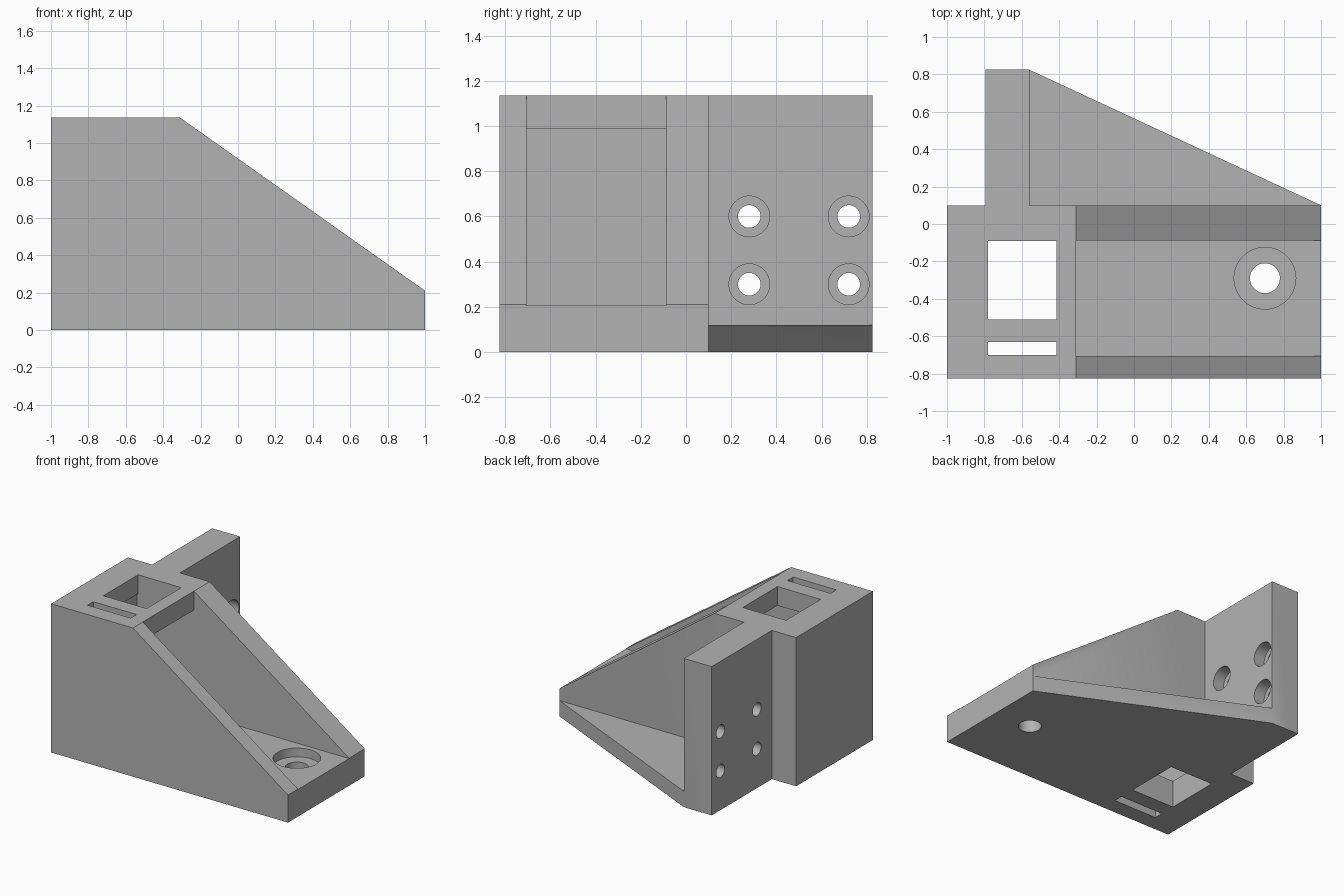
import bpy, bmesh, math
from mathutils import Vector, Matrix

if "Cube" in bpy.data.objects:
    bpy.data.objects.remove(bpy.data.objects["Cube"])

grey = bpy.data.materials.new("plain_grey")
grey.use_nodes = True
grey.diffuse_color = (0.45, 0.45, 0.45, 1)
grey.node_tree.nodes["Principled BSDF"].inputs["Base Color"].default_value = (0.45, 0.45, 0.45, 1)


def finish(bm, name):
    bmesh.ops.recalc_face_normals(bm, faces=bm.faces)
    mesh = bpy.data.meshes.new(name)
    bm.to_mesh(mesh)
    bm.free()
    mesh.materials.append(grey)
    obj = bpy.data.objects.new(name, mesh)
    bpy.context.collection.objects.link(obj)
    return obj


def prism(name, points, depth):
    """Extrude a flat outline along a vector."""
    bm = bmesh.new()
    face = bm.faces.new([bm.verts.new(p) for p in points])
    new = bmesh.ops.extrude_face_region(bm, geom=[face])["geom"]
    verts = [v for v in new if isinstance(v, bmesh.types.BMVert)]
    bmesh.ops.translate(bm, verts=verts, vec=Vector(depth))
    return finish(bm, name)


def side_prism(name, outline, y0, y1):
    return prism(name, [(x, y0, z) for x, z in outline], (0, y1 - y0, 0))


def plan_prism(name, outline, z0, z1):
    return prism(name, [(x, y, z0) for x, y in outline], (0, 0, z1 - z0))


def box_plan(x0, x1, y0, y1):
    return [(x0, y0), (x1, y0), (x1, y1), (x0, y1)]


def drill(name, start, axis, radius, length):
    """Cylinder starting at a point and running along an axis."""
    axis = Vector(axis)
    turn = axis.to_track_quat('Z', 'Y').to_matrix().to_4x4()
    bm = bmesh.new()
    bmesh.ops.create_cone(bm, cap_ends=True, segments=48, radius1=radius,
                          radius2=radius, depth=length,
                          matrix=Matrix.Translation(Vector(start) + axis * length / 2) @ turn)
    return finish(bm, name)


def combine(target, other, operation):
    mod = target.modifiers.new(operation, 'BOOLEAN')
    mod.operation = operation
    mod.solver = 'EXACT'
    mod.object = other
    bpy.context.view_layer.objects.active = target
    bpy.ops.object.modifier_apply(modifier=mod.name)
    bpy.data.objects.remove(other)


TOP = 1.135
FLOOR = 0.207

# Sloping main body
bracket = side_prism("bracket_body", [(-1, 0), (1, 0), (1, 0.21), (-0.31, TOP), (-1, TOP)],
                     -0.825, 0.1)

# Rear mounting plate joined to a flat triangular gusset
plate = plan_prism("mounting_plate", box_plan(-0.795, -0.56, 0.05, 0.825), 0, TOP)
gusset = plan_prism("gusset", [(-0.7, 0.05), (0.9, 0.05), (1, 0.1), (-0.56, 0.825), (-0.7, 0.825)],
                    0, 0.12)
combine(bracket, plate, 'UNION')
combine(bracket, gusset, 'UNION')

# Channel that opens on the slope and runs back under the roof
combine(bracket, side_prism("channel_cutter",
                            [(-0.79, FLOOR), (1.1, FLOOR), (1.1, 1.3), (-0.31, 1.3),
                             (-0.31, 0.99), (-0.79, 0.99)], -0.705, -0.088), 'DIFFERENCE')

# Square opening and narrow slot through roof and floor
for y0, y1 in ((-0.51, -0.092), (-0.70, -0.63)):
    combine(bracket, plan_prism("opening_cutter", box_plan(-0.78, -0.415, y0, y1), -0.1, 1.3),
            'DIFFERENCE')

# Counterbored hole in the floor
down = (0, 0, -1)
combine(bracket, drill("floor_recess_cutter", (0.70, -0.29, 0.3), down, 0.165, 0.16), 'DIFFERENCE')
combine(bracket, drill("floor_hole_cutter", (0.70, -0.29, 0.3), down, 0.08, 0.4), 'DIFFERENCE')

# Four counterbored holes in the mounting plate
back = (-1, 0, 0)
for y in (0.28, 0.72):
    for z in (0.30, 0.60):
        combine(bracket, drill("plate_recess_cutter", (-0.5, y, z), back, 0.09, 0.15), 'DIFFERENCE')
        combine(bracket, drill("plate_hole_cutter", (-0.5, y, z), back, 0.05, 0.4), 'DIFFERENCE')

bpy.ops.object.select_all(action='DESELECT')
bracket.select_set(True)
bpy.context.view_layer.objects.active = bracket
bpy.ops.object.shade_smooth_by_angle(angle=math.radians(30))
